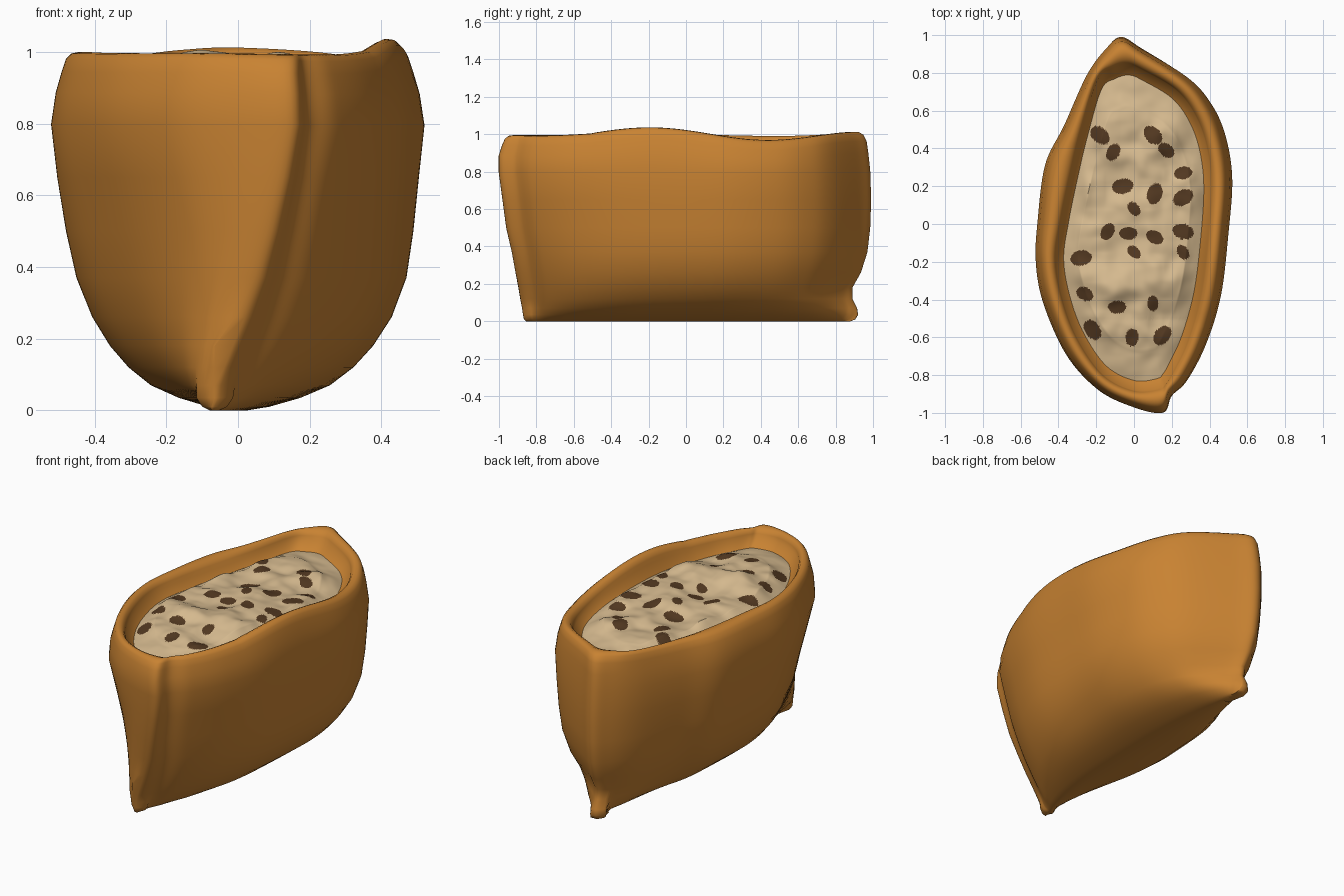
import bpy, math
from mathutils import Vector, noise

if "Cube" in bpy.data.objects:
    bpy.data.objects.remove(bpy.data.objects["Cube"])

def material(name, rgb):
    m = bpy.data.materials.new(name)
    m.diffuse_color = (*rgb, 1)
    m.use_nodes = True
    m.node_tree.nodes["Principled BSDF"].inputs["Base Color"].default_value = m.diffuse_color
    return m

crust = material("golden brown crust", (0.58, 0.225, 0.032))
cream = material("beige filling", (0.67, 0.49, 0.275))
dark = material("dark brown seed", (0.085, 0.04, 0.015))

# Plan outlines: widest outer wall and inner lip, matched point for point
OUTER = [(.15, -1), (.20, -.91), (.28, -.83), (.38, -.64), (.46, -.38), (.50, -.05), (.52, .25),
         (.48, .49), (.40, .66), (.28, .79), (.04, .94), (-.07, 1), (-.15, .94), (-.25, .80),
         (-.37, .53), (-.47, .32), (-.51, .02), (-.52, -.20), (-.48, -.42), (-.36, -.69),
         (-.20, -.87), (-.03, -.96)]
INNER = [(.13, -.87), (.17, -.84), (.21, -.77), (.28, -.62), (.35, -.37), (.39, -.05), (.405, .22),
         (.38, .42), (.32, .58), (.22, .71), (.05, .81), (-.03, .84), (-.11, .82), (-.19, .76),
         (-.27, .50), (-.32, .30), (-.38, .02), (-.41, -.20), (-.37, -.42), (-.29, -.62),
         (-.16, -.80), (0, -.88)]
STEPS = 8
BACK_TIP = 11 * STEPS

def smooth_loop(pts):
    """Closed Catmull-Rom curve through the points."""
    out, n = [], len(pts)
    for i in range(n):
        a, b, c, d = (Vector(pts[(i + k) % n]) for k in (-1, 0, 1, 2))
        for s in range(STEPS):
            t = s / STEPS
            out.append(0.5 * (2 * b + (c - a) * t + (2 * a - 5 * b + 4 * c - d) * t * t
                              + (3 * b - a - 3 * c + d) * t ** 3))
    return out

outer, inner = smooth_loop(OUTER), smooth_loop(INNER)
N = len(outer)
MID = Vector((0.01, -0.02))
edge = [Vector((MID.x + (p.x - MID.x) * .91, MID.y + (p.y - MID.y) * .94)) for p in inner]

def rim_wave(x, y):
    """Gentle rise and fall of the rim, stronger on the right side."""
    k = min(1, max(0.1, 0.55 + x))
    return k * 0.035 * math.cos(2 * math.pi * (y + .2) / 1.3) * (1 if y > -.5 else .4) - .02 * max(0, -x - .1)

def build(name, verts, faces, mats, angle):
    me = bpy.data.meshes.new(name)
    me.from_pydata(verts, [], faces)
    for m in mats:
        me.materials.append(m)
    ob = bpy.data.objects.new(name, me)
    bpy.context.collection.objects.link(ob)
    bpy.ops.object.select_all(action='DESELECT')
    ob.select_set(True)
    bpy.context.view_layer.objects.active = ob
    bpy.ops.object.shade_smooth_by_angle(angle=math.radians(angle))
    return ob

# Pouch wall rows: height, x scale, front y scale, back y scale, front seam pull, corner lobe width
WALL = [(.000, .05, .855, .88, .08, .015), (.010, .16, .865, .905, .09, .035),
        (.035, .32, .87, .92, .10, .052), (.07, .47, .875, .915, .12, .052),
        (.12, .59, .885, .89, .12, .035), (.18, .69, .895, .89, .11, .015),
        (.26, .785, .91, .935, .09, 0), (.37, .87, .93, .97, .06, 0), (.50, .925, .96, .985, .03, 0),
        (.65, .97, .98, .99, .01, 0), (.80, 1, 1, .985, 0, 0), (.89, .975, 1, .975, 0, 0)]
# Rim rows: height, blend from outer to inner outline
RIM = [(.95, .07), (.985, .2), (1.0, .38), (1.003, .58), (.995, .78), (.975, .93), (.95, 1)]
EDGE_Z = 0.91

verts = []
for z, sx, sf, sb, pull, lobe in WALL:
    fade = max(0, (z - .7) / .3)
    low = min(1, max(0, (.8 - z) / .3))
    left = .30 + .12 * min(1, max(0, (.5 - z) / .25))
    for i, p in enumerate(outer):
        front = p.y < 0
        x, y = p.x * sx, p.y * (sf if front else sb)
        if x > 0:
            x *= 1 + .05 * min(1, max(0, (.6 - z) / .3))
        if front:  # front corners narrow towards the base
            x = x * (1 - low * (left if x < 0 else .12) * p.y ** 2) - pull * abs(p.y) ** 4
        # pinched lobes where the end seams meet the base
        u = 1 - abs(p.y)
        if lobe and u < .13:
            seam = (-.065 if front else -.04)
            half = lobe * math.sqrt(min(1, max(0, u) / .05)) * (1 - max(0, u - .05) / .08)
            x = max(x, seam + half) if i < BACK_TIP else min(x, seam - half)
        verts.append((x, y, z + fade * rim_wave(x, y)))
for z, b in RIM:
    for p, q in zip(outer, inner):
        r = Vector((p.x * .955, p.y * (.99 if p.y < 0 else .975))).lerp(q, b)
        verts.append((r.x, r.y, z + rim_wave(r.x, r.y)))
for p in edge:
    verts.append((p.x, p.y, EDGE_Z + .5 * rim_wave(p.x, p.y)))
rows = len(verts) // N
faces = [(r * N + i, r * N + (i + 1) % N, (r + 1) * N + (i + 1) % N, (r + 1) * N + i)
         for r in range(rows - 1) for i in range(N)]
# base closed by strips running across the keel
faces += [((N - i) % N, N - i - 1, i + 1, i) for i in range(1, BACK_TIP - 1)]
faces += [(0, N - 1, 1), (BACK_TIP - 1, BACK_TIP + 1, BACK_TIP)]
build("pouch_crust", verts, faces, [crust], 60)

# Lumpy filling, a disc of rings meeting the inside wall
SEEDS = [(-.18, .47, -40), (-.11, .38, 60), (.10, .47, -45), (.17, .39, -40), (.26, .27, 10),
         (-.06, .20, 10), (.11, .16, 70), (0, .08, -50), (.26, .14, 30), (-.14, -.04, 60),
         (-.03, -.05, 0), (.11, -.07, -30), (.26, -.04, -15), (0, -.15, -45), (.26, -.15, -60),
         (-.28, -.18, 10), (-.26, -.37, -30), (-.09, -.44, 0), (.10, -.42, 90), (-.22, -.56, -55),
         (-.01, -.60, 85), (.15, -.59, 50)]
BIG = (0, 2, 5, 6, 8, 12, 15, 19, 21)
SMALL = (7, 13, 14, 18)
RINGS, FINE = 90, 3

def filling_height(x, y, r):
    fade = min(1, (1 - r) * 5)
    lumps = .04 * noise.noise(Vector((x * 5, y * 5, 3))) + .01 * noise.noise(Vector((x * 13, y * 13, 8)))
    peak = .04 * math.exp(-((x + .1) ** 2 + (y + .35) ** 2) / .008)
    return EDGE_Z + .5 * rim_wave(x, y) + fade * (.045 + lumps + peak)

def in_seed(x, y):
    for k, (sx, sy, deg) in enumerate(SEEDS):
        a = math.radians(deg)
        u = (x - sx) * math.cos(a) + (y - sy) * math.sin(a)
        v = (y - sy) * math.cos(a) - (x - sx) * math.sin(a)
        size = .057 if k in BIG else .041 if k in SMALL else .048
        if (u / size) ** 2 + (v / (size * .7)) ** 2 < 1:
            return True
    return False

rim = [edge[i].lerp(edge[(i + 1) % N], s / FINE) for i in range(N) for s in range(FINE)]
M = len(rim)
verts = []
for k in range(RINGS):
    r = 1 - k / RINGS
    for p in rim:
        q = MID.lerp(p, r)
        verts.append((q.x, q.y, filling_height(q.x, q.y, r)))
verts.append((MID.x, MID.y, filling_height(MID.x, MID.y, 0)))
faces = [(r * M + i, r * M + (i + 1) % M, (r + 1) * M + (i + 1) % M, (r + 1) * M + i)
         for r in range(RINGS - 1) for i in range(M)]
last = (RINGS - 1) * M
faces += [(last + i, last + (i + 1) % M, len(verts) - 1) for i in range(M)]
filling = build("seeded_filling", verts, faces, [cream, dark], 40)
for f in filling.data.polygons:
    f.material_index = int(in_seed(f.center.x, f.center.y))
